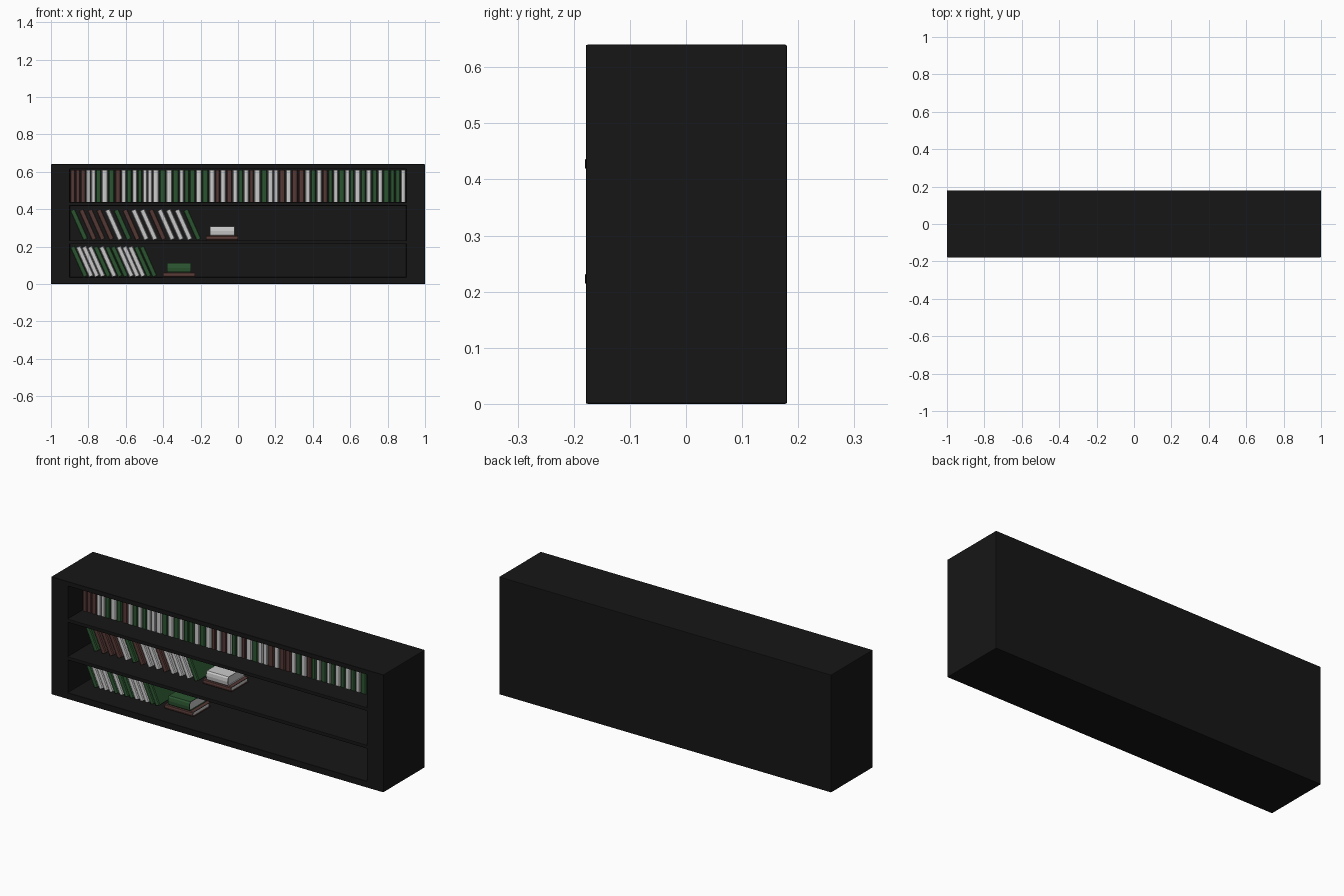
import bpy, bmesh, math, random
from mathutils import Matrix, Vector

if "Cube" in bpy.data.objects:
    bpy.data.objects.remove(bpy.data.objects["Cube"])

random.seed(4)


def material(name, rgb):
    m = bpy.data.materials.new(name)
    m.diffuse_color = (*rgb, 1)
    m.use_nodes = True
    m.node_tree.nodes["Principled BSDF"].inputs["Base Color"].default_value = m.diffuse_color
    return m


BLACK = material("black_paint", (0.008, 0.008, 0.008))
COVERS = {
    "B": material("brown_cover", (0.09, 0.04, 0.035)),
    "G": material("green_cover", (0.025, 0.09, 0.03)),
    "W": material("white_cover", (0.75, 0.75, 0.75)),
}
PAGES = material("pages", (0.55, 0.55, 0.53))


def finish(name, bm, mats, bevel=0.0):
    bmesh.ops.recalc_face_normals(bm, faces=bm.faces)
    me = bpy.data.meshes.new(name)
    bm.to_mesh(me)
    bm.free()
    ob = bpy.data.objects.new(name, me)
    bpy.context.collection.objects.link(ob)
    for m in mats:
        me.materials.append(m)
    if bevel:
        mod = ob.modifiers.new("soft_edges", "BEVEL")
        mod.width = bevel
        mod.segments = 2
    return ob


def add_box(bm, lo, hi, mat=0):
    lo, hi = Vector(lo), Vector(hi)
    M = Matrix.Translation((lo + hi) / 2) @ Matrix.Diagonal((*(hi - lo), 1))
    verts = bmesh.ops.create_cube(bm, size=1, matrix=M)["verts"]
    for f in {f for v in verts for f in v.link_faces}:
        f.material_index = mat


# Cabinet: a box with a cavity opening to the front
def loop(bm, x0, x1, z0, z1, y):
    return [bm.verts.new((x, y, z)) for x, z in ((x0, z0), (x1, z0), (x1, z1), (x0, z1))]


bm = bmesh.new()
loops = [loop(bm, -1, 1, 0, 0.64, 0.18), loop(bm, -1, 1, 0, 0.64, -0.178),
         loop(bm, -0.9, 0.9, 0.035, 0.615, -0.178), loop(bm, -0.9, 0.9, 0.035, 0.615, 0.15)]
for a, b in zip(loops, loops[1:]):
    for i in range(4):
        j = (i + 1) % 4
        bm.faces.new((a[i], a[j], b[j], b[i]))
bm.faces.new(loops[0])
bm.faces.new(loops[-1])
finish("cabinet", bm, [BLACK], 0.003)

# Shelves
for name, z in (("lower_shelf", 0.213), ("upper_shelf", 0.418)):
    bm = bmesh.new()
    add_box(bm, (-0.905, -0.18, z), (0.905, 0.155, z + 0.019))
    finish(name, bm, [BLACK], 0.003)


# Book: rounded-spine cover wrapped round a page block; spine faces -y
def book(name, color, thick, height, depth, matrix):
    bm = bmesh.new()
    t, c = thick / 2, 0.003
    r = min(t * 0.5, 0.008)
    outer = [(-t, depth)]
    for k in range(5):
        a = math.pi + k * math.pi / 4
        outer.append((t * math.cos(a), r + r * math.sin(a)))
    outer.append((t, depth))
    s = (t - c) / t
    inner = [(x * s, y if y == depth else y + c) for x, y in outer]
    rings = [[[bm.verts.new((x, y, z)) for x, y in prof] for z in (0, height)]
             for prof in (outer, inner)]
    (o0, o1), (i0, i1) = rings
    n = len(outer)
    for i in range(n - 1):
        for q in ((o0, o1), (i0, i1), (o0, i0), (o1, i1)):
            bm.faces.new((q[0][i], q[0][i + 1], q[1][i + 1], q[1][i]))
    for i in (0, n - 1):
        bm.faces.new((o0[i], o1[i], i1[i], i0[i]))
    add_box(bm, (-t + c * 0.9, r + c, 0.004), (t - c * 0.9, depth - 0.004, height - 0.004), 1)
    bm.transform(matrix)
    finish(name, bm, [COVERS[color], PAGES])


FRONT, DEPTH = -0.06, 0.15

# Full upright row on the upper shelf
top = "BBBWWGWGBWGWGWWWGWGWGGWGWBWBWGWBWGWWBWBBWGWBGWGWGWGWGWGGGW"
widths = [random.uniform(0.8, 1.2) for _ in top]
unit = 1.794 / sum(widths)
x = -0.897
for i, (c, w) in enumerate(zip(top, widths)):
    w *= unit
    book(f"upright_book_{i}", c, w - 0.003, 0.172, DEPTH,
         Matrix.Translation((x + w / 2, FRONT, 0.438)))
    x += w


# Leaning rows: tops tilt to the left
def leaning_row(name, colors, x0, x1, z, thick):
    a = math.radians(24)
    h = 0.172
    step = (x1 - x0) / (len(colors) - 1)
    for i, c in enumerate(colors):
        M = (Matrix.Translation((x0 + i * step, FRONT, z + thick / 2 * math.sin(a)))
             @ Matrix.Rotation(-a, 4, "Y"))
        book(f"{name}_{i}", c, thick, h, DEPTH, M)


leaning_row("middle_leaning_book", "GBBBWGBWWBWWWG", -0.815, -0.21, 0.233, 0.028)
leaning_row("bottom_leaning_book", "GWWWGWGGWWWGG", -0.815, -0.445, 0.036, 0.027)


# Lying stacks: a thin brown book with a thick one on top
def stack(name, xc, z, color):
    for part, c, t, h, dz in (("base", "B", 0.025, 0.17, 0), ("top", color, 0.05, 0.13, 0.025)):
        M = (Matrix.Translation((xc - h / 2, FRONT, z + dz + t / 2))
             @ Matrix.Rotation(math.pi / 2, 4, "Y"))
        book(f"{name}_{part}_book", c, t, h, DEPTH, M)


stack("middle_stack", -0.085, 0.233, "W")
stack("bottom_stack", -0.315, 0.036, "G")
